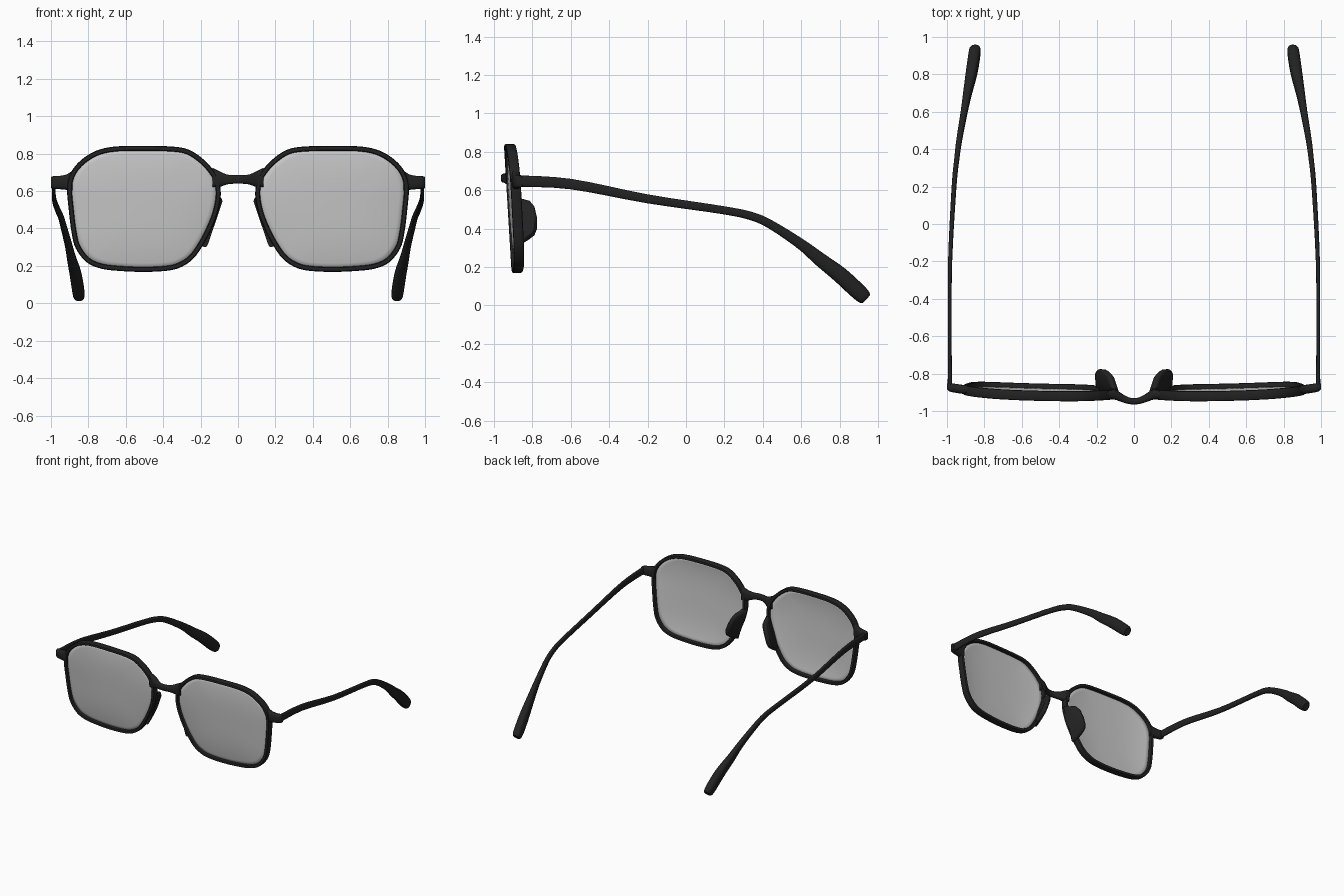
import bpy, bmesh, math
from mathutils import Vector

if "Cube" in bpy.data.objects:
    bpy.data.objects.remove(bpy.data.objects["Cube"])


def material(name, rgb):
    m = bpy.data.materials.new(name)
    m.diffuse_color = (*rgb, 1)
    m.use_nodes = True
    m.node_tree.nodes["Principled BSDF"].inputs["Base Color"].default_value = m.diffuse_color
    return m


BLACK = material("black_frame", (0.016, 0.016, 0.016))
GREY = material("lens_grey", (0.58, 0.58, 0.58))


def finish(name, bm, mat, mirror=True, angle=50):
    bmesh.ops.recalc_face_normals(bm, faces=bm.faces)
    me = bpy.data.meshes.new(name)
    bm.to_mesh(me)
    bm.free()
    me.materials.append(mat)
    ob = bpy.data.objects.new(name, me)
    bpy.context.collection.objects.link(ob)
    bpy.ops.object.select_all(action='DESELECT')
    bpy.context.view_layer.objects.active = ob
    ob.select_set(True)
    bpy.ops.object.shade_smooth_by_angle(angle=math.radians(angle))
    if mirror:
        mod = ob.modifiers.new("mirror", 'MIRROR')
        mod.use_mirror_merge = False
    return ob


def section(a, b, power=3.0, n=16):
    """Rounded-rectangle cross-section with half sizes a, b."""
    pts = []
    for i in range(n):
        t = 2 * math.pi * i / n
        c, s = math.cos(t), math.sin(t)
        pts.append((a * math.copysign(abs(c) ** (2 / power), c),
                    b * math.copysign(abs(s) ** (2 / power), s)))
    return pts


def loft(rings, closed=False):
    bm = bmesh.new()
    vs = [[bm.verts.new(p) for p in r] for r in rings]
    n = len(vs[0])
    for k in range(len(vs) if closed else len(vs) - 1):
        a, b = vs[k], vs[(k + 1) % len(vs)]
        for i in range(n):
            bm.faces.new((a[i], a[(i + 1) % n], b[(i + 1) % n], b[i]))
    if not closed:
        bm.faces.new(vs[0])
        bm.faces.new(vs[-1])
    return bm


def smooth_path(pts, steps, closed=False):
    """Catmull-Rom through tuples of any length."""
    pts = [Vector(p) for p in pts]
    n, out = len(pts), []
    get = (lambda i: pts[i % n]) if closed else (lambda i: pts[max(0, min(n - 1, i))])
    for i in range(n if closed else n - 1):
        p0, p1, p2, p3 = (get(i + k) for k in (-1, 0, 1, 2))
        for s in range(steps):
            t = s / steps
            out.append(0.5 * (2 * p1 + (p2 - p0) * t + (2 * p0 - 5 * p1 + 4 * p2 - p3) * t * t
                              + (3 * p1 - p0 - 3 * p2 + p3) * t ** 3))
    if not closed:
        out.append(pts[-1])
    return out


def front_y(x, z):
    """Curved, tilted surface that the rims and lenses follow."""
    return -0.922 + 0.06 * (0.84 - z) + 0.06 * max(0, x - 0.3) ** 2


# Outer outline of one rim (x, z), clockwise from the top
OUTLINE = [(.35, .838), (.508, .842), (.66, .838), (.76, .815), (.84, .765), (.893, .70),
           (.914, .62), (.905, .50), (.89, .38), (.868, .295), (.81, .22), (.73, .185),
           (.62, .172), (.508, .168), (.40, .172), (.32, .187), (.25, .228), (.20, .29),
           (.15, .38), (.11, .48), (.092, .58), (.105, .665), (.15, .735), (.21, .79), (.27, .824)]
edge = smooth_path(OUTLINE, 4, closed=True)
HW = 0.0135
mid = []
for i, p in enumerate(edge):
    t = (edge[(i + 1) % len(edge)] - edge[i - 1]).normalized()
    inward = Vector((t.y, -t.x))
    mid.append((p + inward * HW, inward))

# Rims
rings = []
for c, nrm in mid:
    y = front_y(c.x, c.y)
    rings.append([(c.x + nrm.x * u, y + v, c.y + nrm.y * u) for u, v in section(HW, 0.027, 3.5, 12)])
finish("rim", loft(rings, closed=True), BLACK)

# Lenses: bulged discs filling the rims
bm = bmesh.new()
cx, cz, R = 0.508, 0.52, 10


def lens_vert(x, z, r):
    return bm.verts.new((x, front_y(x, z) - 0.02 * (1 - r ** 3), z))


centre = lens_vert(cx, cz, 0)
prev = None
for k in range(1, R + 1):
    r = k / R
    cur = [lens_vert(cx + (c.x - cx) * r, cz + (c.y - cz) * r, r) for c, _ in mid]
    n = len(cur)
    for i in range(n):
        j = (i + 1) % n
        if prev:
            bm.faces.new((prev[i], prev[j], cur[j], cur[i]))
        else:
            bm.faces.new((centre, cur[j], cur[i]))
    prev = cur
lens = finish("lens", bm, GREY)
solid = lens.modifiers.new("thickness", 'SOLIDIFY')
solid.thickness = 0.01
solid.offset = 0


def loft_x(stations):
    """Loft along x; each station is (x, y, z, half depth, half height)."""
    return loft([[(x, y + u, z + v) for u, v in section(a, b)]
                 for x, y, z, a, b in smooth_path(stations, 4)])


# Bridge
half = [(.135, -.912, .672, .024, .052), (.10, -.913, .664, .027, .042),
        (.06, -.932, .662, .022, .027), (.03, -.944, .663, .018, .024)]
finish("bridge", loft_x([(-s[0],) + s[1:] for s in half] + [(0, -.948, .663, .017, .023)]
                        + half[::-1]), BLACK, mirror=False)

# End pieces joining rims to temples
finish("end_piece", loft_x([(.885, -.886, .655, .022, .055), (.915, -.884, .648, .024, .042),
                            (.95, -.879, .646, .024, .036), (.985, -.873, .646, .023, .034),
                            (1.0, -.868, .646, .016, .029)]), BLACK)

# Temples: (y, z, x, half width, half thickness)
TEMPLE = [(-.885, .648, .984, .012, .030), (-.6, .632, .985, .010, .027),
          (-.2, .555, .983, .011, .023), (.2, .495, .962, .013, .021),
          (.35, .462, .947, .014, .022), (.45, .416, .934, .016, .023),
          (.6, .318, .908, .019, .028), (.7, .238, .890, .024, .036),
          (.8, .161, .870, .031, .042), (.88, .088, .857, .033, .043),
          (.925, .046, .851, .031, .039), (.94, .032, .849, .024, .028)]
path = smooth_path(TEMPLE, 4)
rings = []
for i, (y, z, x, a, b) in enumerate(path):
    p, q = path[max(0, i - 1)], path[min(len(path) - 1, i + 1)]
    d = Vector((q[0] - p[0], q[1] - p[1])).normalized()
    rings.append([(x + u, y - d.y * v, z + d.x * v) for u, v in section(a, b, 2.6)])
finish("temple", loft(rings), BLACK)

# Nose pads: rounded fins behind the inner rims, sheared to follow the rim slope
PAD = [(-.905, .57), (-.86, .557), (-.815, .545), (-.79, .515), (-.777, .46), (-.776, .40),
       (-.79, .365), (-.82, .342), (-.86, .318), (-.905, .30)]


def pad_ring(offset, inset):
    my, mz = -.85, .44
    return [(.112 + max(0, .55 - z) * .30 + (y + .87) * .25 + offset,
             my + (y - my) * inset, mz + (z - mz) * inset) for y, z in PAD]


finish("nose_pad", loft([pad_ring(-.021, .82), pad_ring(-.012, .97), pad_ring(0, 1),
                         pad_ring(.012, .97), pad_ring(.021, .82)]), BLACK)
